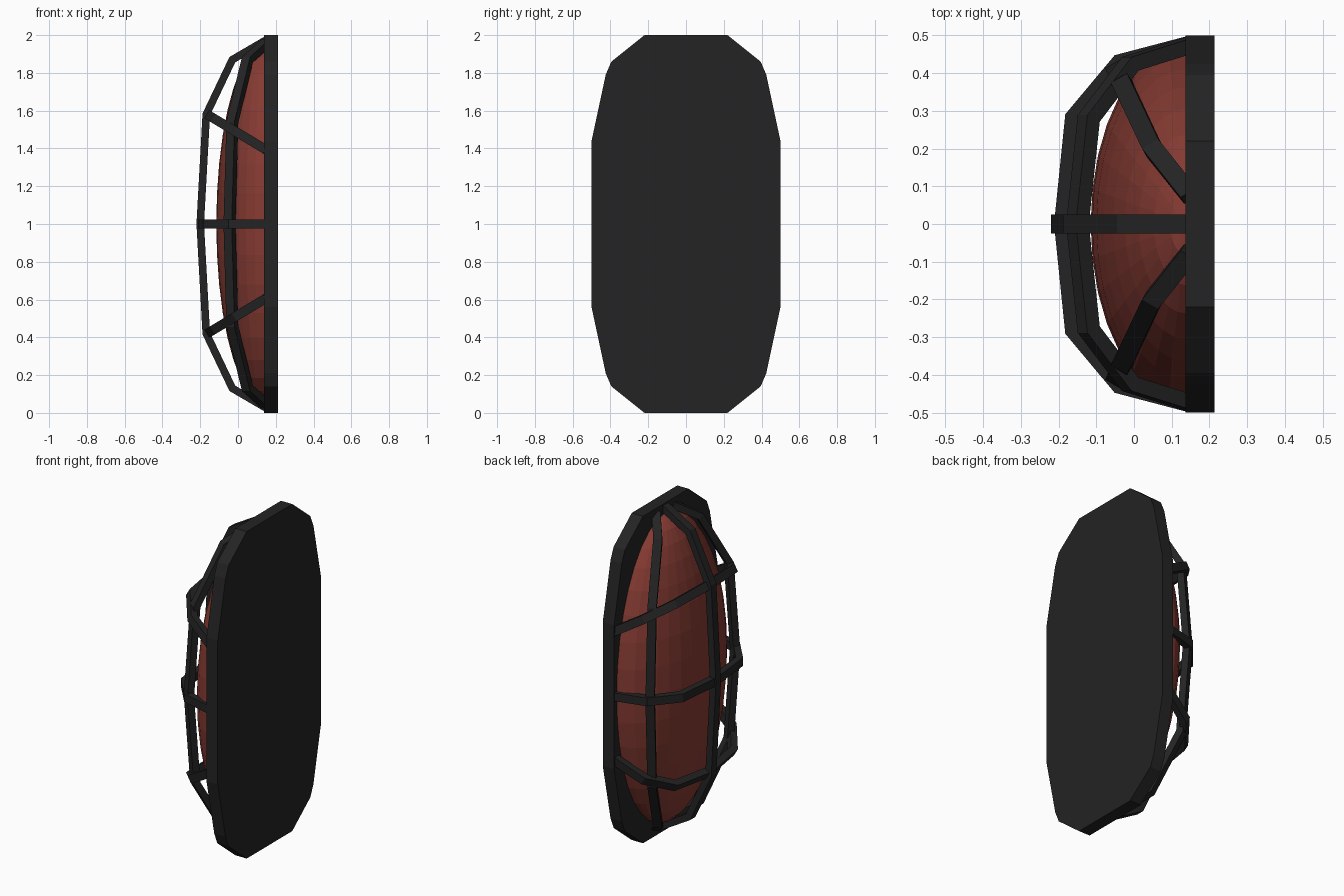
import bpy, bmesh
from mathutils import Vector

if "Cube" in bpy.data.objects:
    bpy.data.objects.remove(bpy.data.objects["Cube"])


def material(name, col):
    m = bpy.data.materials.new(name)
    m.diffuse_color = (*col, 1)
    m.use_nodes = True
    m.node_tree.nodes["Principled BSDF"].inputs["Base Color"].default_value = m.diffuse_color
    return m


DARK = material("charcoal metal", (0.017, 0.017, 0.017))
RED = material("dull red glass", (0.235, 0.043, 0.032))


def finish(bm, name, mat):
    bmesh.ops.recalc_face_normals(bm, faces=bm.faces[:])
    me = bpy.data.meshes.new(name)
    bm.to_mesh(me)
    bm.free()
    me.materials.append(mat)
    ob = bpy.data.objects.new(name, me)
    bpy.context.collection.objects.link(ob)
    return ob


def bar(name, path, across, width=0.05, thick=0.04):
    """Flat bar swept along a path, with mitred corners."""
    pts = [Vector(p) for p in path]
    b = Vector(across).normalized()
    bm = bmesh.new()
    rings = []
    for i, p in enumerate(pts):
        d0 = (p - pts[max(i - 1, 0)]).normalized()
        d1 = (pts[min(i + 1, len(pts) - 1)] - p).normalized()
        n = b.cross(d0 + d1).normalized()
        seg = d1 if d1.length > 0 else d0
        k = thick / 2 / max(0.5, n.dot(b.cross(seg).normalized()))
        rings.append([bm.verts.new(p + b * (s * width / 2) + n * (t * k))
                      for s, t in ((-1, -1), (1, -1), (1, 1), (-1, 1))])
    for r, q in zip(rings, rings[1:]):
        for j in range(4):
            bm.faces.new((r[j], r[(j + 1) % 4], q[(j + 1) % 4], q[j]))
    bm.faces.new(rings[0])
    bm.faces.new(rings[-1])
    finish(bm, name, DARK)


# back plate: one quarter outline mirrored, then extruded
quarter = [(0.22, 1.0), (0.395, 0.86), (0.425, 0.79), (0.5, 0.44)]
half = quarter + [(y, -z) for y, z in reversed(quarter)]
outline = half + [(-y, -z) for y, z in half]
bm = bmesh.new()
face = bm.faces.new([bm.verts.new((0.137, y, 1 + z)) for y, z in outline])
ext = bmesh.ops.extrude_face_region(bm, geom=[face])
bmesh.ops.translate(bm, vec=(0.076, 0, 0),
                    verts=[v for v in ext["geom"] if isinstance(v, bmesh.types.BMVert)])
if not face.is_valid or all(len(e.link_faces) > 1 for e in bm.edges):
    pass
else:
    bmesh.ops.holes_fill(bm, edges=bm.edges[:])
finish(bm, "back_plate", DARK)

# glass dome: half ellipsoid
bm = bmesh.new()
bmesh.ops.create_uvsphere(bm, u_segments=32, v_segments=18, radius=1)
bmesh.ops.bisect_plane(bm, geom=bm.verts[:] + bm.edges[:] + bm.faces[:],
                       plane_co=(0.0, 0, 0), plane_no=(1, 0, 0), clear_outer=True)
for v in bm.verts:
    v.co = (0.14 + v.co.x * 0.255, v.co.y * 0.475, 1 + v.co.z * 0.94)
finish(bm, "glass_dome", RED)


def arch(pts):
    """Complete a vertical path by mirroring it about z = 1."""
    return pts + [(x, y, 2 - z) for x, y, z in reversed(pts[:-1])]


def hoop(pts):
    """Complete a crosswise path by mirroring it about y = 0."""
    return pts + [(x, -y, z) for x, y, z in reversed(pts[:-1])]


# upright guard bars
bar("centre_guard_bar",
    arch([(0.15, 0, 1.975), (-0.03, 0, 1.87), (-0.168, 0, 1.58), (-0.2, 0, 1)]),
    (0, 1, 0))
for s, side in ((1, "left"), (-1, "right")):
    bar(side + "_guard_bar",
        arch([(0.15, s * 0.075, 1.96), (0.05, s * 0.2, 1.87),
              (-0.03, s * 0.37, 1.54), (-0.045, s * 0.41, 1)]),
        (0.86, s * 0.5, 0))

# crosswise guard bars: level middle one, tilted upper and lower ones
bar("middle_guard_hoop",
    hoop([(0.15, 0.48, 1), (-0.04, 0.43, 1), (-0.163, 0.283, 1), (-0.192, 0, 1)]),
    (0, 0, 1))
for s, side in ((1, "upper"), (-1, "lower")):
    path = [(x, y, 1 + s * (0.4 + 0.6 * (0.137 - x)))
            for x, y in ((0.15, 0.475), (-0.01, 0.425), (-0.12, 0.28), (-0.15, 0))]
    bar(side + "_guard_hoop", hoop(path), (0.6, 0, s))
